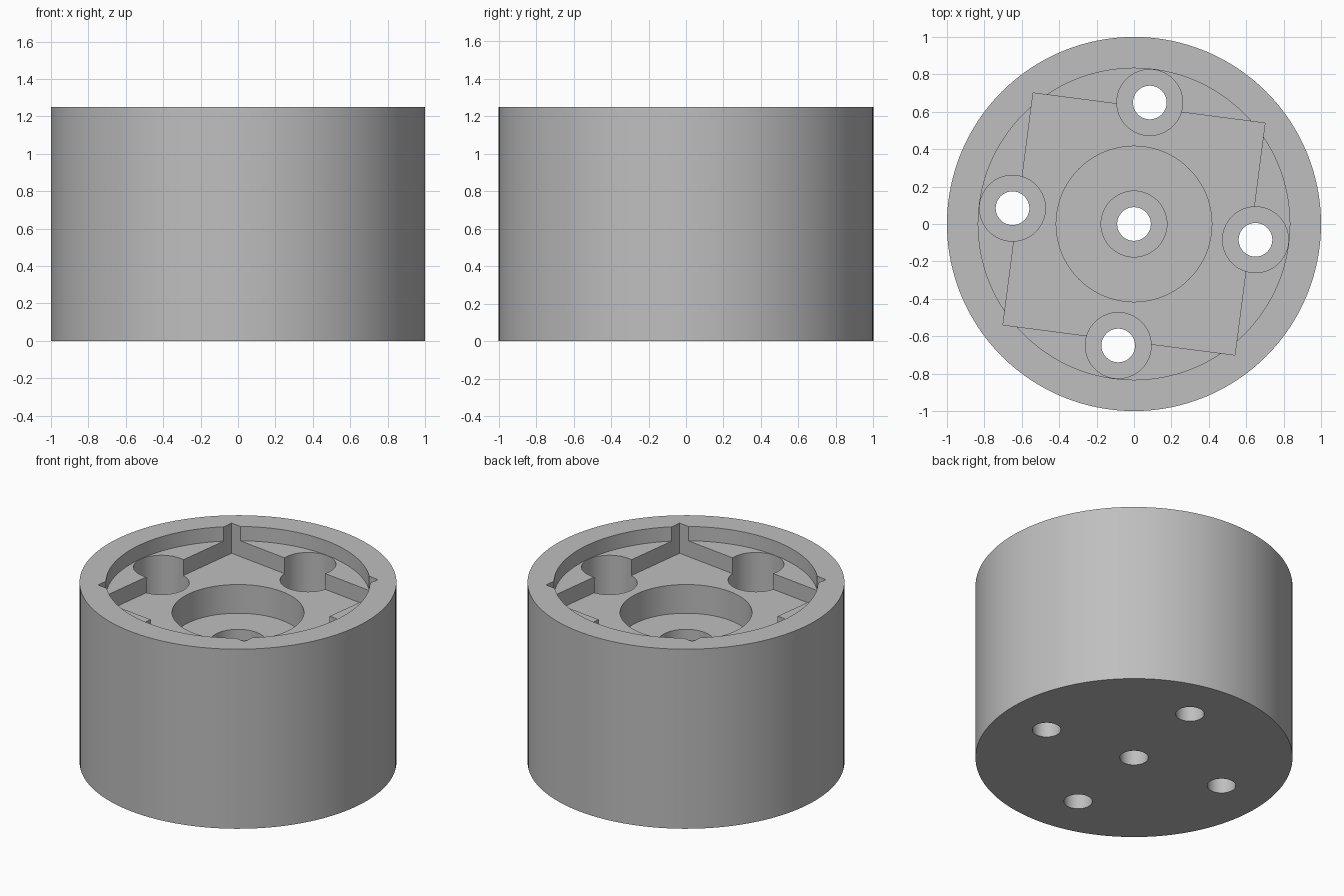
import bpy
from math import radians, sin, cos, pi

cube = bpy.data.objects.get("Cube")
if cube:
    bpy.data.objects.remove(cube, do_unlink=True)

HEIGHT = 1.25
ABOVE = 1.4              # cutters start above the rim
BELOW = -0.1             # through holes leave below the base
RECESS_Z = 1.15          # round recess floor
SQUARE_Z = 1.04          # square pocket floor
WELL_Z = 0.84            # central well floor
SEAT_Z = 0.42            # screw seat floor
TWIST = radians(-7.4)

grey = bpy.data.materials.new("plain grey")
grey.use_nodes = True
colour = (0.52, 0.52, 0.52, 1)
grey.diffuse_color = colour
grey.node_tree.nodes["Principled BSDF"].inputs["Base Color"].default_value = colour


def cylinder(name, radius, z0, z1, x=0, y=0, sides=64):
    bpy.ops.mesh.primitive_cylinder_add(vertices=sides, radius=radius, depth=z1 - z0,
                                        location=(x, y, (z0 + z1) / 2))
    obj = bpy.context.object
    obj.name = name
    obj.data.materials.append(grey)
    return obj


# Outer body
body = cylinder("round_housing", 1, 0, HEIGHT, sides=128)

# Stepped recesses: round, square, central well
cutters = [cylinder("round_recess_cutter", 0.833, RECESS_Z, ABOVE, sides=128)]
bpy.ops.mesh.primitive_cube_add(size=1, location=(0, 0, (SQUARE_Z + ABOVE) / 2),
                                rotation=(0, 0, TWIST))
square = bpy.context.object
square.name = "square_pocket_cutter"
square.scale = (1.25, 1.25, ABOVE - SQUARE_Z)
square.data.materials.append(grey)
cutters += [square, cylinder("central_well_cutter", 0.416, WELL_Z, ABOVE, sides=96)]

# Screw seats and through holes: one in the centre, four around it
spots = [(0, 0)] + [(0.655 * cos(TWIST + i * pi / 2), 0.655 * sin(TWIST + i * pi / 2))
                    for i in range(4)]
for x, y in spots:
    cutters.append(cylinder("screw_seat_cutter", 0.176, SEAT_Z, ABOVE, x, y))
    cutters.append(cylinder("screw_hole_cutter", 0.09, BELOW, ABOVE, x, y))

# Carve the body, then drop the cutters
for cutter in cutters:
    cutter.hide_render = True
    mod = body.modifiers.new(cutter.name, "BOOLEAN")
    mod.operation = "DIFFERENCE"
    mod.solver = "EXACT"
    mod.object = cutter
bpy.context.view_layer.update()
carved = bpy.data.meshes.new_from_object(
    body.evaluated_get(bpy.context.evaluated_depsgraph_get()))
body.modifiers.clear()
body.data = carved
carved.name = "round_housing"
carved.materials.clear()
carved.materials.append(grey)
for face in carved.polygons:
    face.material_index = 0
for cutter in cutters:
    bpy.data.objects.remove(cutter, do_unlink=True)

# Smooth round walls, crisp edges
bpy.ops.object.select_all(action="DESELECT")
body.select_set(True)
bpy.context.view_layer.objects.active = body
bpy.ops.object.shade_smooth_by_angle(angle=radians(30))
